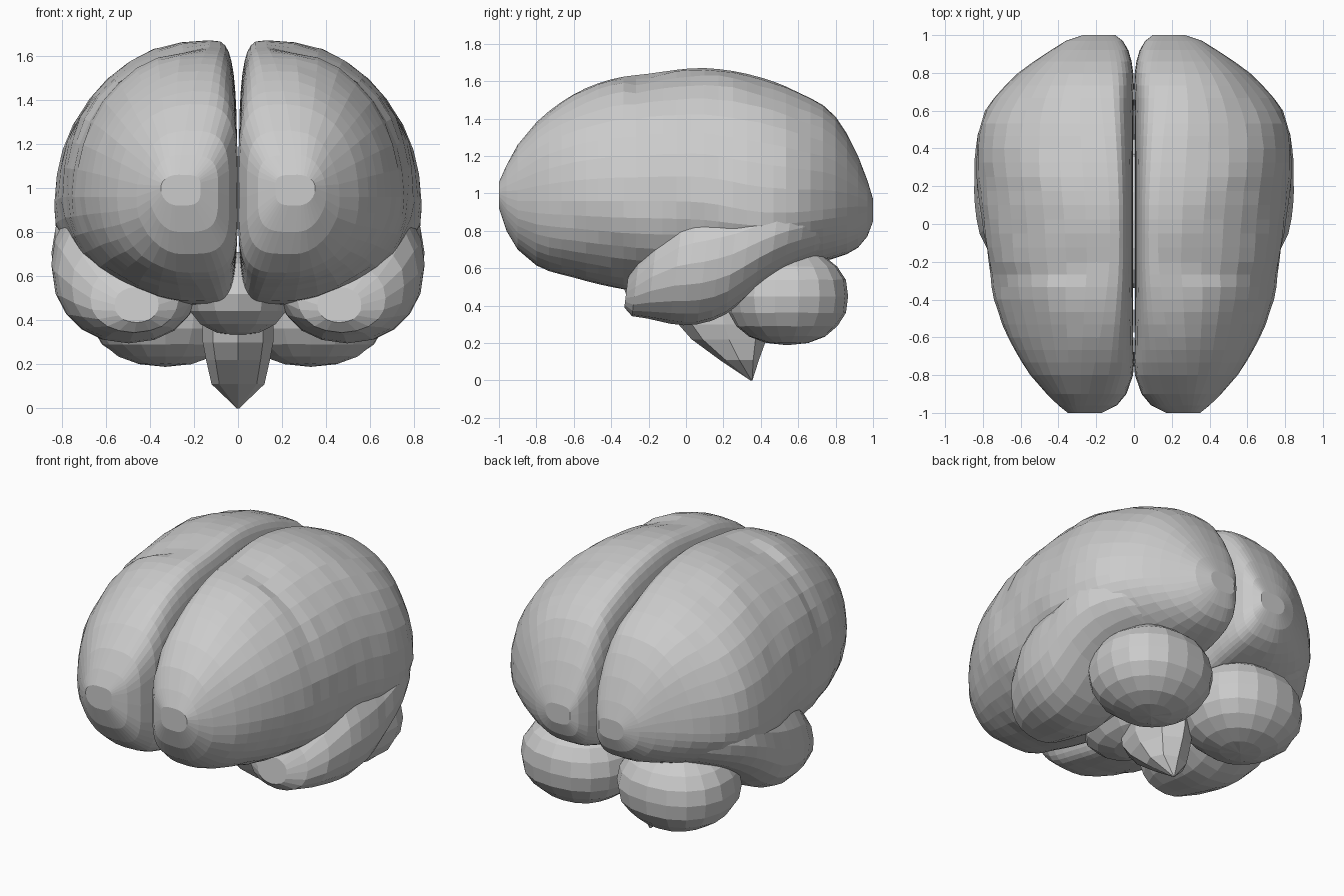
import bpy, bmesh, math, random
from mathutils import Vector

if "Cube" in bpy.data.objects:
    bpy.data.objects.remove(bpy.data.objects["Cube"])

random.seed(4)


def resample(stations, step):
    """Smooth (Catmull-Rom) interpolation of a station table along y."""
    out = []
    n = len(stations)
    for i in range(n - 1):
        p0, p1 = stations[max(i - 1, 0)], stations[i]
        p2, p3 = stations[i + 1], stations[min(i + 2, n - 1)]
        dy = p2[0] - p1[0]
        k = max(1, round(dy / step))
        dl = max(p1[0] - p0[0], 1e-6)
        dr = max(p3[0] - p2[0], 1e-6)
        for j in range(k):
            t = j / k
            row = []
            for a, b, c, d in zip(p0, p1, p2, p3):
                s = (c - b) / dy
                m1 = dy * ((b - a) / dl + s) / 2 if i > 0 else c - b
                m2 = dy * ((d - c) / dr + s) / 2 if i < n - 2 else c - b
                row.append((2*t**3 - 3*t*t + 1) * b + (t**3 - 2*t*t + t) * m1
                           + (3*t*t - 2*t**3) * c + (t**3 - t*t) * m2)
            out.append(row)
    out.append(stations[-1])
    return out


def finish(bm, name, mirror=True):
    bmesh.ops.recalc_face_normals(bm, faces=bm.faces)
    me = bpy.data.meshes.new(name)
    bm.to_mesh(me)
    bm.free()
    ob = bpy.data.objects.new(name, me)
    bpy.context.collection.objects.link(ob)
    if mirror:
        m = ob.modifiers.new("Mirror", 'MIRROR')
        m.use_mirror_merge = False
    return ob


def loft(name, rings, mirror=True):
    bm = bmesh.new()
    vr = [[bm.verts.new(p) for p in r] for r in rings]
    n = len(vr[0])
    for a, b in zip(vr, vr[1:]):
        for i in range(n):
            j = (i + 1) % n
            bm.faces.new((a[i], a[j], b[j], b[i]))
    for r in (vr[0], vr[-1]):
        c = bm.verts.new(sum((v.co for v in r), Vector()) / n)
        for i in range(n):
            bm.faces.new((r[i], r[(i + 1) % n], c))
    return finish(bm, name, mirror)


def power(v, e):
    return math.copysign(abs(v) ** e, v)


# Cerebral hemisphere: y, inner x, crest x, outer x, top z, widest z, bottom z
hemi = [
    (-1.0, .17, .27, .35, 1.06, 1.0, .92),
    (-.96, .09, .26, .40, 1.15, .98, .80),
    (-.9, .04, .24, .46, 1.26, .96, .70),
    (-.8, .005, .22, .55, 1.38, .96, .615),
    (-.6, .004, .18, .665, 1.53, .96, .55),
    (-.4, .004, .15, .735, 1.61, .96, .50),
    (-.2, .004, .13, .775, 1.64, .96, .47),
    (.1, .004, .13, .81, 1.67, .95, .46),
    (.4, .004, .15, .835, 1.62, .90, .52),
    (.6, .004, .17, .785, 1.54, .90, .60),
    (.8, .004, .19, .61, 1.41, .92, .655),
    (.92, .03, .20, .44, 1.20, .93, .71),
    (.97, .06, .20, .36, 1.07, .93, .77),
    (1.0, .10, .20, .27, .97, .92, .85),
]
N = 36
rings = []
for y, xi, px, xo, zt, zm, zb in resample(hemi, .07):
    ring = []
    for k in range(N):
        a = 2 * math.pi * k / N
        c, s = math.cos(a), math.sin(a)
        e = 2 / 2.1 if c > 0 else 2 / 3.8
        x = px + power(c, e) * ((xo - px) if c > 0 else (px - xi))
        z = zm + power(s, e) * ((zt - zm) if s > 0 else (zm - zb))
        # shallow folds, with a step at the central groove
        f = 1.0
        if c > 0.05 and abs(y) < .97:
            f += .006 * math.sin(11 * y + 5 * a) + random.uniform(-.006, .006)
            if s > .2:
                f -= .022 * math.exp(-((y + .24 + .1 * (1 - s)) / .05) ** 2)
        ring.append((px + (x - px) * f, y, zm + (z - zm) * f))
    rings.append(ring)
loft("cerebral_hemispheres", rings)

# Temporal lobe: y, centre x, centre z, radius x, radius z
temporal = [
    (-.32, .46, .47, .10, .08),
    (-.27, .47, .50, .20, .155),
    (-.18, .48, .555, .275, .225),
    (-.05, .49, .61, .325, .305),
    (.1, .50, .635, .343, .335),
    (.25, .50, .675, .345, .32),
    (.4, .49, .745, .35, .265),
    (.55, .46, .80, .34, .21),
    (.7, .40, .83, .28, .17),
    (.82, .32, .84, .18, .12),
]
rings = []
for y, cx, cz, rx, rz in resample(temporal, .09):
    ring = []
    for k in range(20):
        a = 2 * math.pi * k / 20
        f = 1 + random.uniform(-.008, .008)
        z = cz + rz * f * power(math.sin(a), .92)
        # the upper edge slants backwards along the side groove
        ring.append((cx + rx * f * power(math.cos(a), .92), y + .12 * (z - cz), z))
    rings.append(ring)
loft("temporal_lobes", rings)


def ellipsoid(name, loc, rad, seg, rows, mirror=True, ripple=0):
    bm = bmesh.new()
    bmesh.ops.create_uvsphere(bm, u_segments=seg, v_segments=rows, radius=1)
    for v in bm.verts:
        p = v.co.copy()
        f = 1 + random.uniform(-ripple, ripple)
        p = Vector([power(q, .92) * f for q in p])
        v.co = Vector([loc[i] + p[i] * rad[i] for i in range(3)])
    return finish(bm, name, mirror)


# Cerebellum lobes under the back of the hemispheres
ellipsoid("cerebellum", (.33, .54, .45), (.35, .33, .26), 18, 10, True, .012)

# Core joining the lobes underneath
ellipsoid("midbrain", (0, .02, .52), (.24, .36, .19), 14, 8, False)

# Brain stem tapering to a point: z, y front, y back, half width
stem = [(.55, -.08, .45, .16), (.30, -.04, .45, .16), (.22, .03, .43, .145),
        (.11, .18, .39, .12), (.0, .345, .355, .005)]
rings = []
for z, y0, y1, w in stem:
    cy, ry = (y0 + y1) / 2, (y1 - y0) / 2
    rings.append([(w * math.sin(math.pi * k / 4),
                   cy - ry * math.cos(math.pi * k / 4), z) for k in range(8)])
loft("brain_stem", rings, False)
